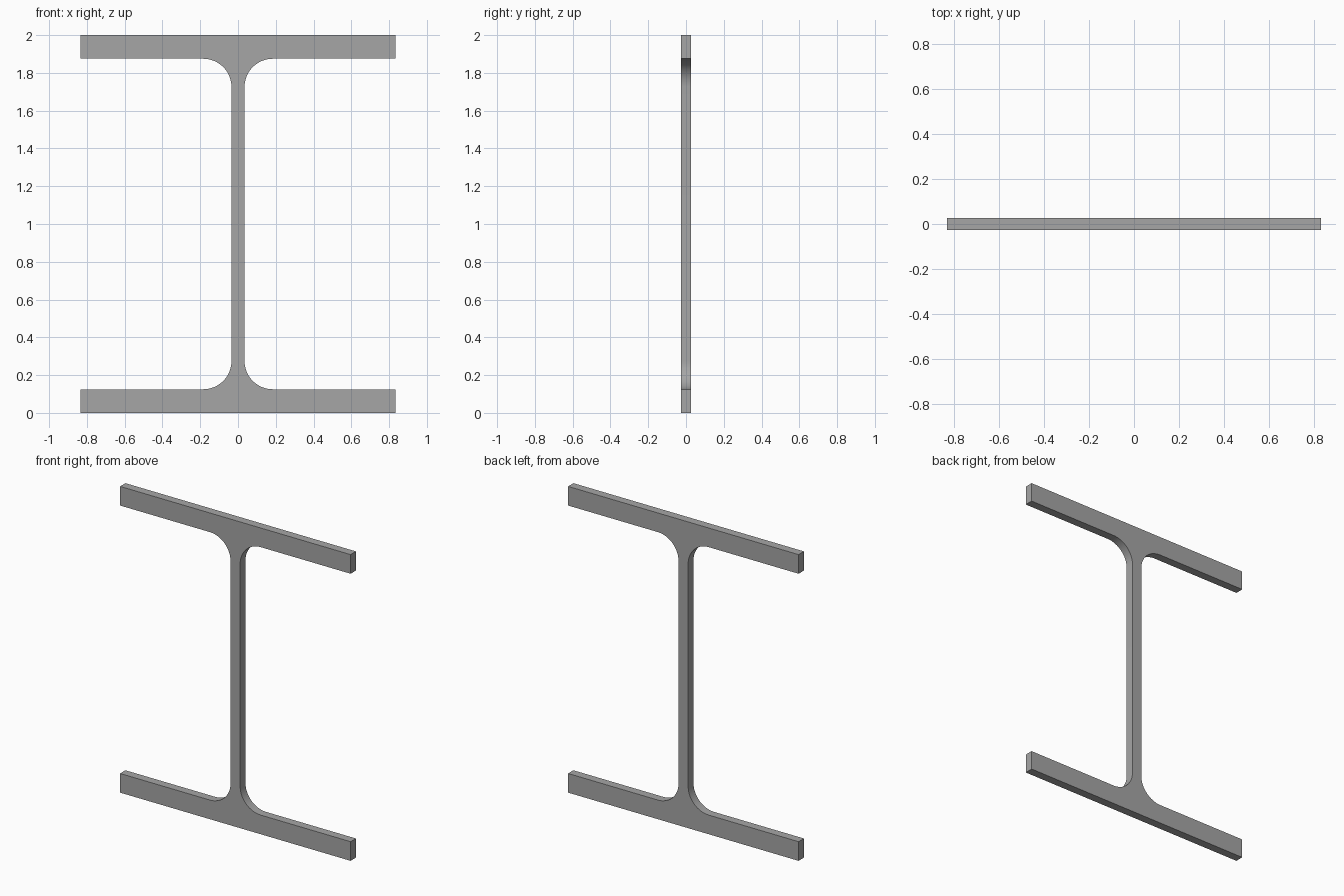
import bpy, bmesh, math

if "Cube" in bpy.data.objects:
    bpy.data.objects.remove(bpy.data.objects["Cube"])

H, HALF_B, T_FLANGE, HALF_WEB, R, DEPTH = 2.0, 0.833, 0.125, 0.0345, 0.15, 0.055
STEPS = 16

steel = bpy.data.materials.new("steel grey")
steel.diffuse_color = (0.38, 0.38, 0.38, 1)
steel.use_nodes = True
steel.node_tree.nodes["Principled BSDF"].inputs["Base Color"].default_value = steel.diffuse_color

# Lower right quarter of the section, from the bottom edge up to the web
quarter = [(HALF_B, 0), (HALF_B, T_FLANGE)]
for i in range(STEPS + 1):
    a = math.radians(270 - 90 * i / STEPS)
    quarter.append((HALF_WEB + R + R * math.cos(a), T_FLANGE + R + R * math.sin(a)))

# Mirror the quarter to the top, then to the left
right = quarter + [(x, H - z) for x, z in reversed(quarter)]
outline = right + [(-x, z) for x, z in reversed(right)]

# Extrude the section into a thin slice of beam
bm = bmesh.new()
face = bm.faces.new([bm.verts.new((x, -DEPTH / 2, z)) for x, z in outline])
ext = bmesh.ops.extrude_face_region(bm, geom=[face])
verts = [g for g in ext["geom"] if isinstance(g, bmesh.types.BMVert)]
bmesh.ops.translate(bm, verts=verts, vec=(0, DEPTH, 0))
bmesh.ops.recalc_face_normals(bm, faces=bm.faces[:])

mesh = bpy.data.meshes.new("i_beam_section")
bm.to_mesh(mesh)
bm.free()
mesh.materials.append(steel)
beam = bpy.data.objects.new("i_beam_section", mesh)
bpy.context.collection.objects.link(beam)

# Smooth fillets, sharp edges
bpy.context.view_layer.objects.active = beam
beam.select_set(True)
bpy.ops.object.shade_smooth_by_angle(angle=math.radians(30))
